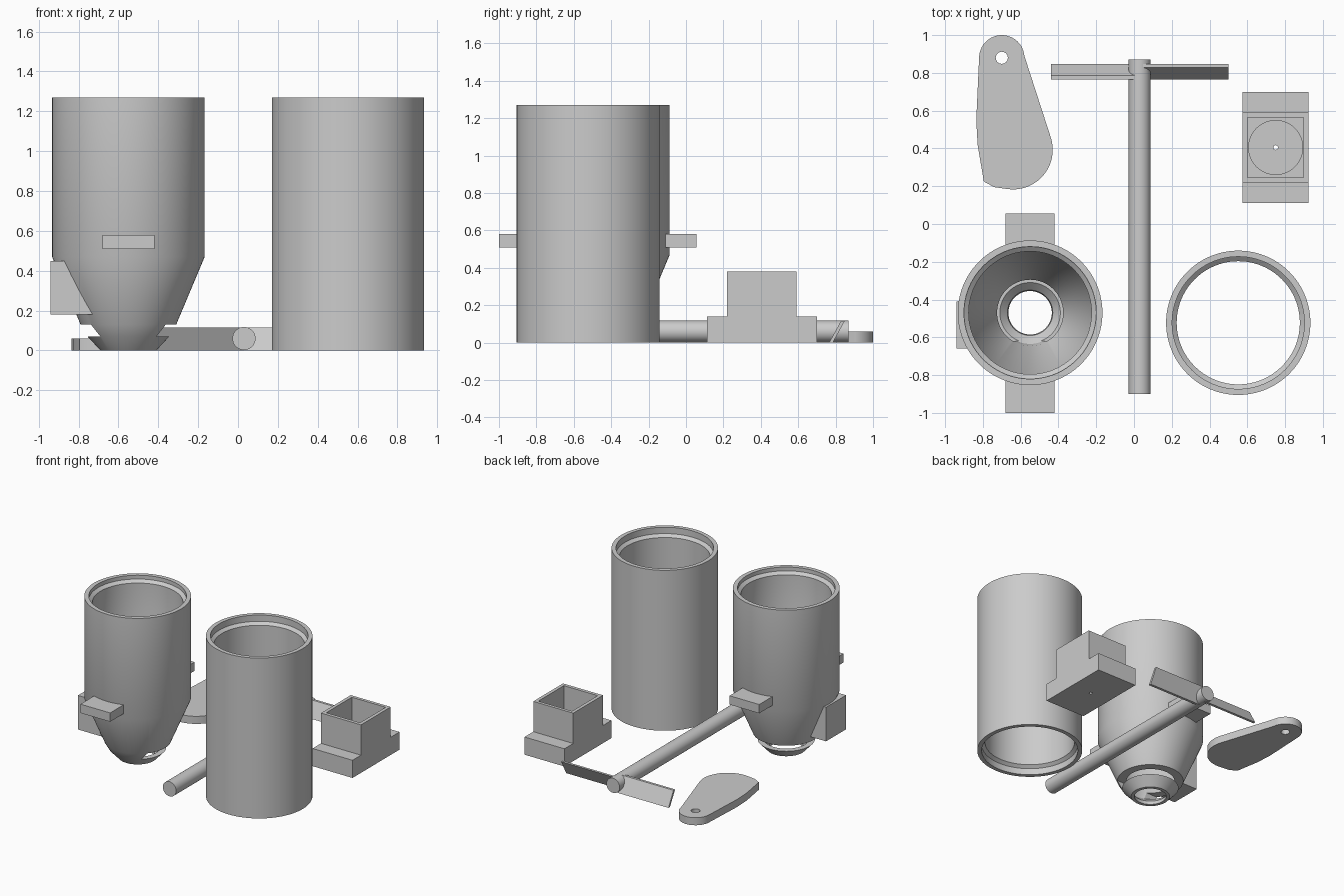
import bpy, bmesh, math
from mathutils import Matrix

if "Cube" in bpy.data.objects:
    bpy.data.objects.remove(bpy.data.objects["Cube"])

SEG = 96


def finish(name, bm, smooth=True):
    bmesh.ops.recalc_face_normals(bm, faces=bm.faces[:])
    me = bpy.data.meshes.new(name)
    bm.to_mesh(me)
    bm.free()
    ob = bpy.data.objects.new(name, me)
    bpy.context.collection.objects.link(ob)
    if smooth:
        shade(ob)
    return ob


def shade(ob):
    bpy.ops.object.select_all(action='DESELECT')
    ob.select_set(True)
    bpy.context.view_layer.objects.active = ob
    bpy.ops.object.shade_smooth_by_angle(angle=math.radians(30))


def lathe(name, profile, cx, cy):
    """Spin a closed (r, z) profile about a vertical axis."""
    bm = bmesh.new()
    rings = []
    for r, z in profile:
        if r < 1e-6:
            rings.append([bm.verts.new((cx, cy, z))] * SEG)
        else:
            rings.append([bm.verts.new((cx + r * math.cos(2 * math.pi * i / SEG),
                                        cy + r * math.sin(2 * math.pi * i / SEG), z)) for i in range(SEG)])
    for k, a in enumerate(rings):
        b = rings[(k + 1) % len(rings)]
        for i in range(SEG):
            j = (i + 1) % SEG
            vs = list(dict.fromkeys((a[i], a[j], b[j], b[i])))
            if len(vs) > 2:
                bm.faces.new(vs)
    return finish(name, bm)


def box(name, x0, x1, y0, y1, z0, z1):
    bm = bmesh.new()
    m = Matrix.Translation(((x0 + x1) / 2, (y0 + y1) / 2, (z0 + z1) / 2)) @ \
        Matrix.Diagonal((x1 - x0, y1 - y0, z1 - z0, 1))
    bmesh.ops.create_cube(bm, size=1, matrix=m)
    return finish(name, bm, False)


def prism(name, pts, depth, place):
    """Extrude a 2D outline; place(u, v, w) maps it into 3D."""
    bm = bmesh.new()
    a = [bm.verts.new(place(u, v, 0)) for u, v in pts]
    b = [bm.verts.new(place(u, v, depth)) for u, v in pts]
    bm.faces.new(a)
    bm.faces.new(b)
    for i in range(len(pts)):
        j = (i + 1) % len(pts)
        bm.faces.new((a[i], a[j], b[j], b[i]))
    return finish(name, bm)


def cut(ob, *cutters):
    for c in cutters:
        m = ob.modifiers.new("cut", 'BOOLEAN')
        m.operation = 'DIFFERENCE'
        m.solver = 'EXACT'
        m.object = c
        bpy.ops.object.select_all(action='DESELECT')
        bpy.context.view_layer.objects.active = ob
        ob.select_set(True)
        bpy.ops.object.modifier_apply(modifier=m.name)
    for c in cutters:
        bpy.data.objects.remove(c, do_unlink=True)
    shade(ob)


# Hopper: cylinder narrowing to a funnel with an open outlet
HX, HY = -0.55, -0.47
hopper = lathe("hopper", [
    (0.383, 1.27), (0.383, 0.47), (0.24, 0.13), (0.205, 0.07), (0.14, 0.0),
    (0.115, 0.0), (0.12, 0.03), (0.165, 0.075), (0.175, 0.13), (0.325, 0.45),
    (0.325, 1.22), (0.35, 1.24), (0.35, 1.27)], HX, HY)
# Gate slot, closed only along the front wall
cut(hopper, box("slot_cutter", -1.0, -0.1, HY - 0.15, 0.0, 0.07, 0.13))

# Support tabs front and back
box("front_tab", -0.68, -0.42, -1.0, HY - 0.335, 0.51, 0.58)
box("back_tab", -0.68, -0.42, HY + 0.335, 0.055, 0.51, 0.58)

# Gate pivot block, hollowed to follow the funnel wall
pivot = box("pivot_block", -0.94, -0.7, -0.66, -0.41, 0.18, 0.45)
cut(pivot, lathe("wall_cutter", [(0, 0.6), (0.355, 0.6), (0.355, 0.46), (0.2, 0.1), (0, 0.1)], HX, HY))

# Storage tube with stepped rims
lathe("tube", [(0.382, 0), (0.382, 1.27), (0.35, 1.27), (0.35, 1.22), (0.326, 1.2),
               (0.326, 0.07), (0.35, 0.05), (0.35, 0)], 0.552, -0.523)

# Swinging gate: teardrop plate with a pivot hole
outline = [(-0.70 + 0.12 * math.cos(math.radians(a)), 0.88 + 0.12 * math.sin(math.radians(a)))
           for a in range(5, 181, 7)]
outline += [(-0.835, 0.55), (-0.828, 0.42), (-0.795, 0.225), (-0.74, 0.195)]
outline += [(-0.64 + 0.21 * math.cos(math.radians(a)), 0.393 + 0.21 * math.sin(math.radians(a)))
            for a in range(-100, 21, 8)]
gate = prism("gate_plate", outline, 0.06, lambda u, v, w: (u, v, w))
cut(gate, lathe("hole_cutter", [(0, -0.1), (0.032, -0.1), (0.032, 0.2), (0, 0.2)], -0.70, 0.88))

# Stirrer shaft
bm = bmesh.new()
bmesh.ops.create_cone(bm, cap_ends=True, segments=48, radius1=0.058, radius2=0.058, depth=1.77,
                      matrix=Matrix.Translation((0.03, -0.015, 0.06)) @ Matrix.Rotation(math.pi / 2, 4, 'X'))
finish("stirrer_shaft", bm)

# Stirrer blades pitched in opposite directions
right = [(0.765, 0.0), (0.785, 0.0), (0.848, 0.115), (0.828, 0.115)]
left = [(1.613 - y, z) for y, z in right]
prism("right_blade", right, 0.47, lambda u, v, w: (0.03 + w, u, v))
prism("left_blade", left, 0.47, lambda u, v, w: (0.03 - w, u, v))

# Motor mount: flanged block with a square pocket, round seat and shaft hole
mount = prism("motor_mount", [(0.112, 0), (0.70, 0), (0.70, 0.14), (0.59, 0.14), (0.59, 0.38),
                              (0.218, 0.38), (0.218, 0.14), (0.112, 0.14)], 0.35,
              lambda u, v, w: (0.575 + w, u, v))
cut(mount,
    box("pocket_cutter", 0.602, 0.898, 0.245, 0.565, 0.14, 0.5),
    lathe("seat_cutter", [(0, 0.04), (0.143, 0.04), (0.143, 0.3), (0, 0.3)], 0.75, 0.405),
    lathe("shaft_cutter", [(0, -0.1), (0.012, -0.1), (0.012, 0.2), (0, 0.2)], 0.75, 0.405))
